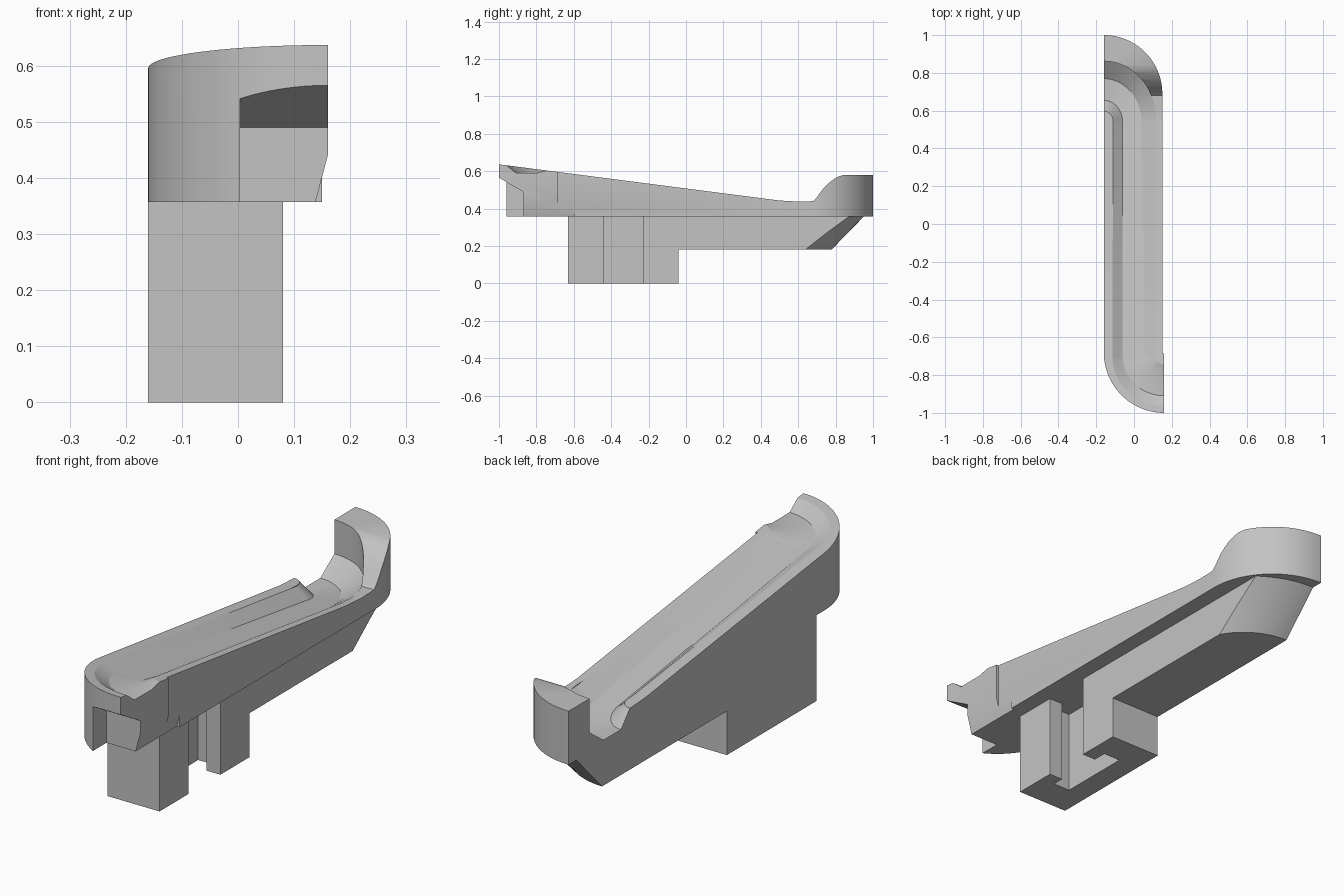
import bpy, bmesh
from math import sin, cos, radians, sqrt
from mathutils import Vector

cube = bpy.data.objects.get("Cube")
if cube:
    bpy.data.objects.remove(cube, do_unlink=True)

grey = bpy.data.materials.new("light_grey")
grey.use_nodes = True
grey.diffuse_color = (0.55, 0.55, 0.55, 1)
grey.node_tree.nodes["Principled BSDF"].inputs["Base Color"].default_value = (0.55, 0.55, 0.55, 1)


def loft(name, rings):
    """Closed solid through a list of equally long rings."""
    bm = bmesh.new()
    vs = [[bm.verts.new(p) for p in ring] for ring in rings]
    n = len(rings[0])
    for r0, r1 in zip(vs, vs[1:]):
        for i in range(n):
            j = (i + 1) % n
            bm.faces.new((r0[i], r0[j], r1[j], r1[i]))
    bm.faces.new(vs[0])
    bm.faces.new(vs[-1])
    bmesh.ops.recalc_face_normals(bm, faces=bm.faces)
    mesh = bpy.data.meshes.new(name)
    bm.to_mesh(mesh)
    bm.free()
    mesh.materials.append(grey)
    ob = bpy.data.objects.new(name, mesh)
    bpy.context.collection.objects.link(ob)
    return ob


def prism(name, pts, axis, lo, hi):
    """Extrude a 2D outline along x, y or z."""
    def place(p, t):
        v = list(p)
        v.insert("xyz".index(axis), t)
        return Vector(v)
    return loft(name, [[place(p, t) for p in pts] for t in (lo, hi)])


def arc(cx, cy, r, a0, a1, n=24, ky=1.0):
    angles = [radians(a0 + (a1 - a0) * i / n) for i in range(n + 1)]
    return [(cx + r * cos(a), cy + ky * r * sin(a)) for a in angles]


def activate(ob):
    bpy.ops.object.select_all(action="DESELECT")
    ob.select_set(True)
    bpy.context.view_layer.objects.active = ob


def boolean(ob, tool, operation="DIFFERENCE"):
    mod = ob.modifiers.new("cut", "BOOLEAN")
    mod.object, mod.operation, mod.solver = tool, operation, "EXACT"
    activate(ob)
    bpy.ops.object.modifier_apply(modifier=mod.name)
    bpy.data.objects.remove(tool, do_unlink=True)


def rim(y):
    return max(0.438, 0.637 - 0.129 * (y + 1))


def floor(y):
    return min(0.592, max(0.372, 0.592 - 0.142 * (y + 0.85)))


UNDER = 0.357

# Track body: plan outline with one rounded corner at each end
outline = arc(0.16, -0.68, 0.32, 180, 270)
outline += [(0.16, -0.685), (0.15, -0.685)]
outline += arc(-0.16, 0.69, 0.31, 0, 90)
body = prism("track_body", outline, "z", UNDER, 0.8)

# Sloping top that sweeps up into the end lobe
side = [(-1.1, 0.2), (-1.1, rim(-1.1)), (0.5, 0.4435), (0.6, 0.438), (0.68, 0.44),
        (0.7, 0.462), (0.73, 0.503), (0.77, 0.543), (0.81, 0.57), (0.84, 0.579),
        (0.98, 0.58), (1.1, 0.578), (1.1, 0.2)]
boolean(body, prism("top_shape", side, "x", -0.5, 0.5), "INTERSECT")

# S-shaped channel, entering at one side and leaving at the other
back = [arc(-0.16, 0.54, r, 90, 0, 20, 1.15) for r in (0.05, 0.10, 0.20, 0.28)]
front = [arc(0.16, -0.7, r, 180, 270, 20, 0.95) for r in (0.275, 0.22, 0.1, 0.045)]
stations = list(zip(*back)) + list(zip(*front))
stations.insert(0, [(x - 0.05, y) for x, y in stations[0]])
stations.append([(x + 0.05, y) for x, y in stations[-1]])
rings = []
for a, b, c, d in stations:
    mid = floor((b[1] + c[1]) / 2)
    rings.append([(*a, 0.9), (*a, rim(a[1])), (*b, mid), (*c, mid),
                  (*d, rim(d[1])), (*d, 0.9)])
boolean(body, loft("channel_cutter", rings))

# Undercut notch at the front end
notch = [(-1.1, 0.623), (-0.87, 0.49), (-0.87, 0.3), (-1.1, 0.3)]
boolean(body, prism("notch_cutter", notch, "x", 0.004, 0.4))

# Slanted relief along the lower front edge
relief = [(0.1624, 0.449), (0.1354, 0.347), (0.3, 0.347), (0.3, 0.449)]
boolean(body, prism("relief_cutter", relief, "y", -0.95, -0.6))

# Mounting foot with a T-shaped slot
foot = prism("mounting_foot", [
    (-0.16, -0.63), (0.08, -0.63), (0.08, -0.44), (0.016, -0.44), (0.016, -0.49),
    (-0.064, -0.49), (-0.064, -0.17), (0.016, -0.17), (0.016, -0.23), (0.08, -0.23),
    (0.08, -0.04), (-0.16, -0.04)], "z", 0, UNDER)


# Keel under the body with a rounded, raked end
def keel_ring(z, tip, r, n=16):
    ring = [(-0.16, -0.04, z), (0.08, -0.04, z)]
    for i in range(n + 1):
        dx = 0.24 * (1 - i / n)
        ring.append((dx - 0.16, tip - r + sqrt(r * r - dx * dx), z))
    return ring


keel = loft("keel", [keel_ring(0.183, 0.78, 0.276), keel_ring(0.27, 0.865, 0.31),
                     keel_ring(UNDER, 0.95, 0.4)])

for ob in (body, foot, keel):
    activate(ob)
    bpy.ops.object.shade_smooth_by_angle(angle=radians(25))
